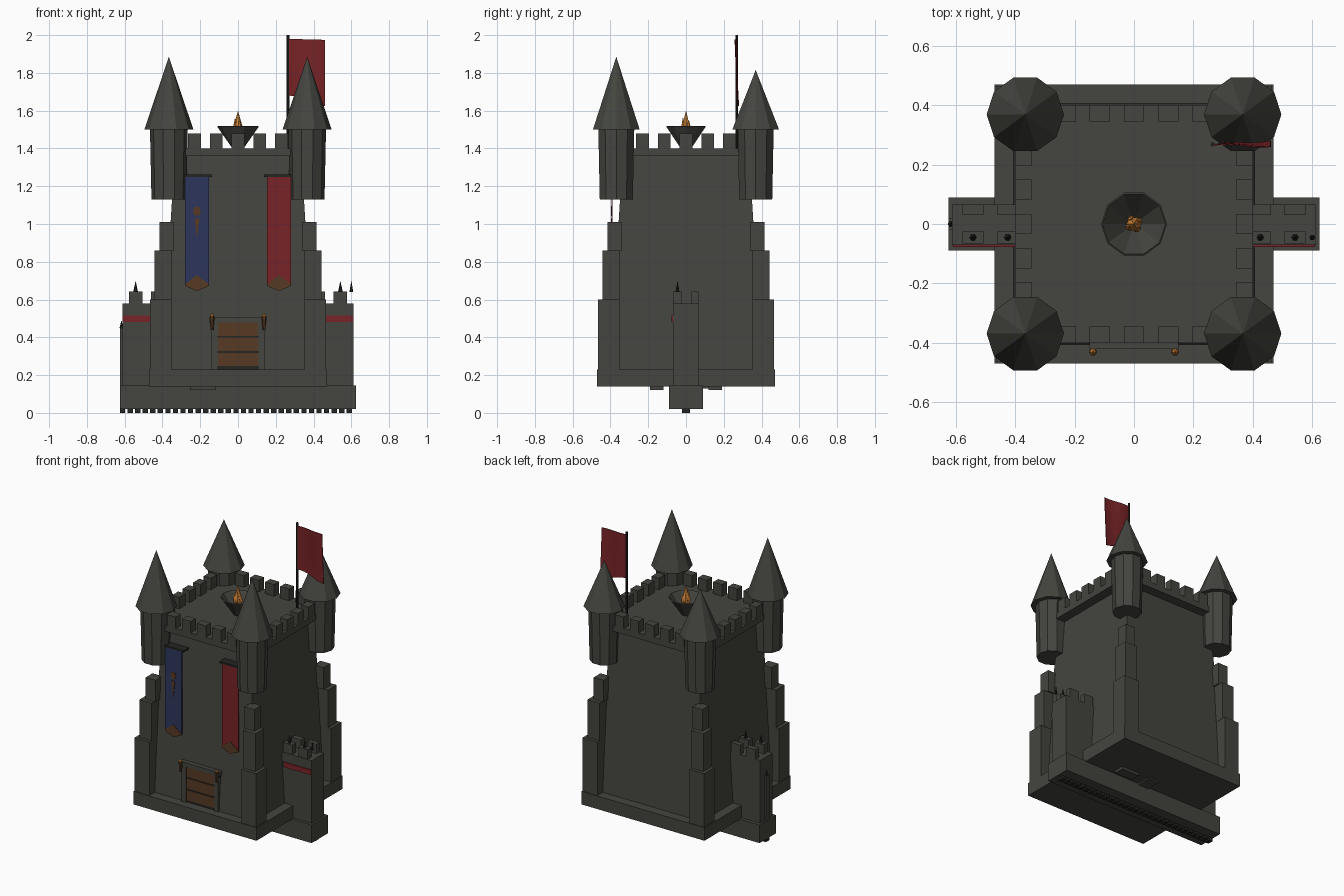
import bpy, bmesh, math
from mathutils import Matrix, Vector

if "Cube" in bpy.data.objects:
    bpy.data.objects.remove(bpy.data.objects["Cube"])


def material(name, *rgb):
    m = bpy.data.materials.new(name)
    m.use_nodes = True
    m.diffuse_color = (*rgb, 1)
    m.node_tree.nodes["Principled BSDF"].inputs["Base Color"].default_value = (*rgb, 1)
    return m


STONE = material("grey stone", .058, .060, .050)
IRON = material("dark iron", .018, .018, .016)
RED = material("red cloth", .19, .017, .02)
BLUE = material("blue cloth", .027, .037, .107)
WOOD = material("brown wood", .095, .042, .017)
FLAME = material("orange flame", .65, .24, .04)


def finish(name, bm, mat):
    bmesh.ops.recalc_face_normals(bm, faces=bm.faces)
    mesh = bpy.data.meshes.new(name)
    bm.to_mesh(mesh)
    bm.free()
    mesh.materials.append(mat)
    ob = bpy.data.objects.new(name, mesh)
    bpy.context.collection.objects.link(ob)
    return ob


def boxes(name, mat, *spans):
    """Each span is (x0, x1, y0, y1, z0, z1)."""
    bm = bmesh.new()
    for x0, x1, y0, y1, z0, z1 in spans:
        mid = Vector((x0 + x1, y0 + y1, z0 + z1)) / 2
        size = Matrix.Diagonal((x1 - x0, y1 - y0, z1 - z0, 1))
        bmesh.ops.create_cube(bm, size=1, matrix=Matrix.Translation(mid) @ size)
    return finish(name, bm, mat)


def frustum(name, mat, x, y, z0, z1, r0, r1, sides=10, turn=90, caps=True):
    bm = bmesh.new()
    place = Matrix.Translation((x, y, (z0 + z1) / 2)) @ Matrix.Rotation(math.radians(turn), 4, 'Z')
    bmesh.ops.create_cone(bm, cap_ends=caps, segments=sides, radius1=r0, radius2=r1,
                          depth=z1 - z0, matrix=place)
    bmesh.ops.remove_doubles(bm, verts=bm.verts, dist=.0001)
    return finish(name, bm, mat)


def plate(name, mat, outline, y, thick=.006):
    """Upright plate from an x, z outline, growing towards the front."""
    bm = bmesh.new()
    face = bm.faces.new([bm.verts.new((x, y, z)) for x, z in outline])
    grown = bmesh.ops.extrude_face_region(bm, geom=[face])["geom"]
    bmesh.ops.translate(bm, vec=(0, -thick, 0),
                        verts=[v for v in grown if isinstance(v, bmesh.types.BMVert)])
    return finish(name, bm, mat)


def flame(name, x, y, z, r, h):
    frustum(name + "_lower", FLAME, x, y, z, z + h * .35, r * .5, r, 6)
    frustum(name + "_upper", FLAME, x, y, z + h * .35, z + h, r, 0, 6)


# Foundation and tapered keep
boxes("wall_footing", STONE, (-.625, .625, -.09, .09, .02, .145))
boxes("footing_studs", IRON, *[(-.625 + i * .04, -.597 + i * .04, -.02, .02, 0, .02) for i in range(31)])
boxes("underside_blocks", STONE, (-.255, -.12, -.19, -.12, .122, .14), (-.04, .04, -.04, .19, .13, .14),
      (.12, .255, .12, .19, .122, .14))
boxes("plinth", STONE, (-.47, .47, -.47, .47, .14, .23))
frustum("keep", STONE, 0, 0, .23, 1.36, .405 * 2 ** .5, .335 * 2 ** .5, 4, 45)
boxes("roof_deck", STONE, (-.40, .40, -.40, .40, 1.36, 1.40))

# Battlements on all four edges
merlons = []
for i in range(-2, 3):
    a, b = i * .115 - .034, i * .115 + .034
    for s in (-1, 1):
        p, q = sorted((s * .345, s * .40))
        merlons += [(a, b, p, q, 1.40, 1.48), (p, q, a, b, 1.40, 1.48)]
boxes("battlements", STONE, *merlons)

# Corner buttresses and turrets
for sx, side in ((-1, "right"), (1, "left")):
    for sy, end in ((-1, "front"), (1, "back")):
        label = f"{end}_{side}_"
        tiers = []
        for inner, outer, z0, z1 in ((.352, .465, .23, .60), (.35, .443, .60, .86), (.34, .415, .86, 1.01)):
            tiers.append((*sorted((sx * inner, sx * outer)), *sorted((sy * inner, sy * outer)), z0, z1))
        boxes(label + "buttress", STONE, *tiers)
        frustum(label + "turret", STONE, sx * .366, sy * .369, 1.13, 1.50, .092, .10)
        frustum(label + "turret_roof", STONE, sx * .366, sy * .369, 1.50,
                1.885 if sy < 0 else 1.815, .13, 0)

# Side walls with battlements, spikes and a red band
for s, side in ((-1, "right"), (1, "left")):
    boxes(side + "_wall", STONE, (*sorted((s * .36, s * .612)), -.07, .066, .14, .578))
    tops = []
    for x in (.425, .542):
        for y0, y1 in ((-.065, -.025), (.03, .066)):
            tops.append((s * x - .036, s * x + .036, y0, y1, .578, .643))
        frustum(side + "_wall_spike", IRON, s * x, -.045, .643, .70, .012, 0, 6)
    boxes(side + "_wall_battlements", STONE, *tops)
    boxes(side + "_wall_band", RED, (*sorted((s * .40, s * .61)), -.077, -.07, .48, .515))
frustum("left_end_spike", IRON, .6, -.045, .64, .70, .01, 0, 6)
boxes("right_end_post", STONE, (-.624, -.61, -.02, .02, .02, .45))
frustum("right_end_post_tip", IRON, -.617, 0, .45, .49, .01, 0, 6)

# Door with stone frame, planks and torches
boxes("door_frame", STONE, (-.14, -.107, -.417, -.38, .23, .48), (.107, .14, -.417, -.38, .23, .48),
      (-.15, .15, -.42, -.38, .478, .505))
boxes("door_back", IRON, (-.107, .107, -.408, -.38, .23, .478))
boxes("door_planks", WOOD, *[(-.105, .105, -.414, -.407, z, z + .07) for z in (.247, .328, .408)])
for x in (-.138, .138):
    boxes("torch_bracket", IRON, (x - .007, x + .007, -.43, -.38, .465, .479))
    frustum("torch", WOOD, x, -.43, .44, .51, .007, .014, 6)
    flame("torch_flame", x, -.43, .505, .011, .025)

# Hanging banners with pointed trim
for x, mat, colour in ((-.217, BLUE, "blue"), (.217, RED, "red")):
    w = .063
    plate(colour + "_banner", mat, [(x - w, 1.25), (x - w, .675), (x, .648), (x + w, .675), (x + w, 1.25)], -.388)
    plate(colour + "_banner_trim", WOOD, [(x - w, .682), (x - w, .672), (x, .645), (x + w, .672),
                                          (x + w, .682), (x, .73)], -.394, .004)
    boxes(colour + "_banner_rod", IRON, (x - .08, x + .08, -.398, -.33, 1.25, 1.262))
plate("emblem_head", WOOD, [(-.217 + .021 * math.cos(a * math.pi / 4), 1.068 + .026 * math.sin(a * math.pi / 4))
                            for a in range(8)], -.394, .004)
plate("emblem_stem", WOOD, [(-.23, 1.03), (-.217, .925), (-.204, 1.03)], -.394, .004)

# Roof brazier
bowl = frustum("brazier_bowl", STONE, 0, 0, 1.40, 1.52, .022, .106, caps=False)
rim = bowl.modifiers.new("thickness", 'SOLIDIFY')
rim.thickness = .006
boxes("brazier_coals", WOOD, (-.022, .022, -.022, .022, 1.41, 1.47))
flame("brazier_flame", 0, 0, 1.46, .026, .14)
for i in range(4):
    a = i * math.pi / 2 + .5
    flame("brazier_side_flame", .018 * math.cos(a), .018 * math.sin(a), 1.47, .013, .075 + i * .008)

# Flagpole and waving flag
frustum("flagpole", IRON, .265, .268, 1.40, 2.0, .007, .007, 8)
bm = bmesh.new()
cols, rows = 8, 4
grid = []
for i in range(cols + 1):
    u = i / cols
    column = []
    for j in range(rows + 1):
        v = j / rows
        drop = .30 + .045 * u
        column.append(bm.verts.new((.268 + .192 * u,
                                    .268 + u * (.018 * v - .004) + .004 * math.sin(u * 6),
                                    1.98 - .005 * u - drop * v + .006 * math.sin(u * 5) * v)))
    grid.append(column)
for i in range(cols):
    for j in range(rows):
        bm.faces.new((grid[i][j], grid[i + 1][j], grid[i + 1][j + 1], grid[i][j + 1]))
flag = finish("flag", bm, RED)
flag.modifiers.new("cloth_thickness", 'SOLIDIFY').thickness = .004
